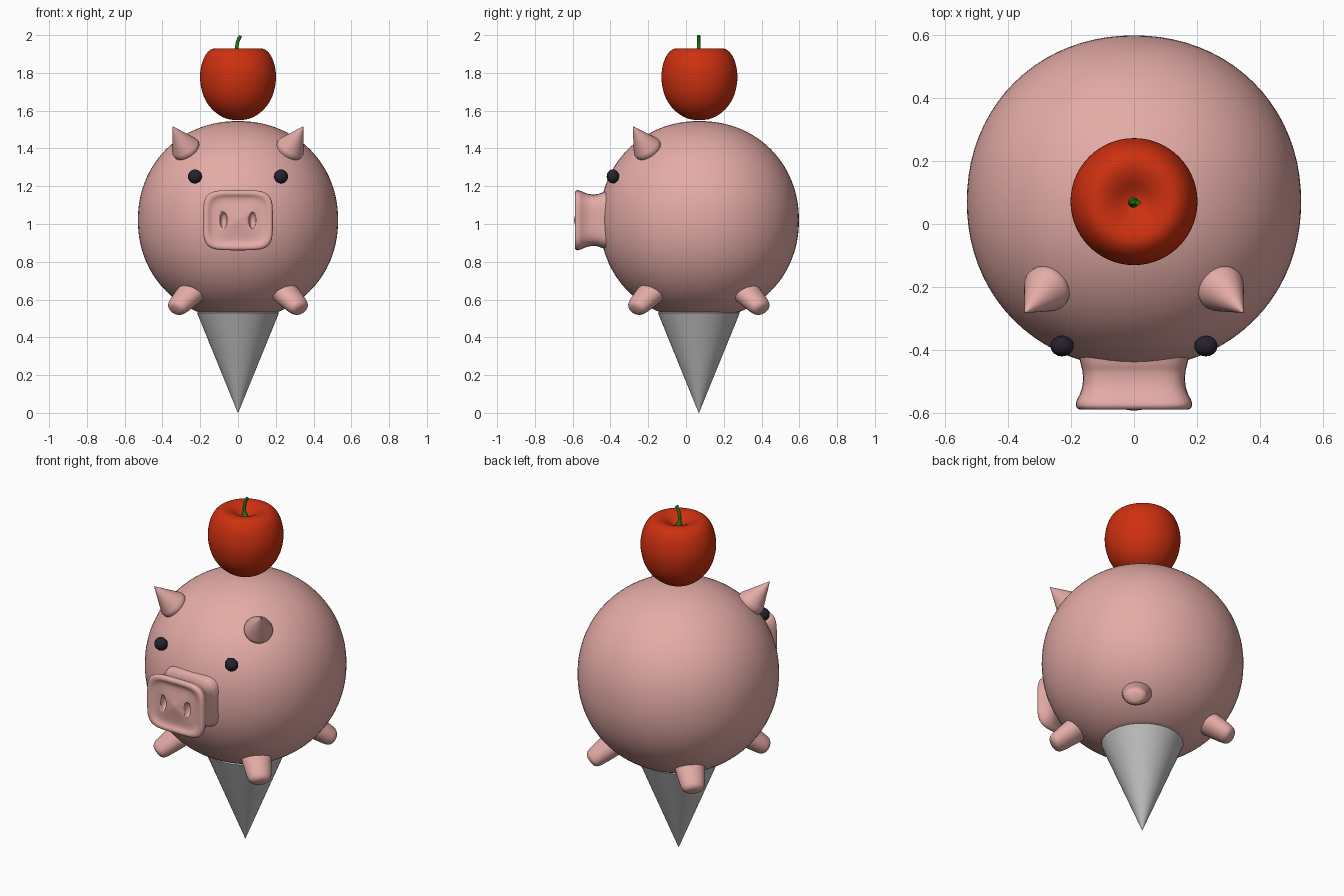
import bpy, bmesh, math
from mathutils import Vector, Matrix

if "Cube" in bpy.data.objects:
    bpy.data.objects.remove(bpy.data.objects["Cube"])

CY = 0.068  # shared vertical axis of body, cone and apple


def material(name, rgb):
    m = bpy.data.materials.new(name)
    m.diffuse_color = (*rgb, 1)
    m.use_nodes = True
    m.node_tree.nodes["Principled BSDF"].inputs["Base Color"].default_value = m.diffuse_color
    return m


PINK = material("pink", (0.78, 0.41, 0.385))
RED = material("apple red", (0.62, 0.03, 0.005))
GREEN = material("stem green", (0.02, 0.21, 0.007))
GREY = material("grey", (0.52, 0.52, 0.52))
DARK = material("eye dark", (0.02, 0.016, 0.028))


def finish(bm, name, mat, angle=50):
    bmesh.ops.remove_doubles(bm, verts=bm.verts, dist=1e-5)
    bmesh.ops.recalc_face_normals(bm, faces=bm.faces)
    me = bpy.data.meshes.new(name)
    bm.to_mesh(me)
    bm.free()
    ob = bpy.data.objects.new(name, me)
    bpy.context.collection.objects.link(ob)
    me.materials.append(mat)
    bpy.ops.object.select_all(action='DESELECT')
    ob.select_set(True)
    bpy.context.view_layer.objects.active = ob
    bpy.ops.object.shade_smooth_by_angle(angle=math.radians(angle))
    return ob


def loft(name, rings, mat, angle=50):
    """Skin a list of equal-length point rings and cap both ends."""
    bm = bmesh.new()
    rows = [[bm.verts.new(p) for p in ring] for ring in rings]
    n = len(rows[0])
    for a, b in zip(rows, rows[1:]):
        for i in range(n):
            j = (i + 1) % n
            bm.faces.new((a[i], a[j], b[j], b[i]))
    bm.faces.new(rows[0])
    bm.faces.new(rows[-1])
    return finish(bm, name, mat, angle)


def lathe(name, profile, mat, matrix, n=48, angle=50):
    """Turn (radius, height) points round local z, then place them."""
    rings = [[matrix @ Vector((r * math.cos(t), r * math.sin(t), z))
              for t in (2 * math.pi * i / n for i in range(n))] for r, z in profile]
    return loft(name, rings, mat, angle)


def smooth_profile(pts, steps=4):
    """Catmull-Rom curve through the points."""
    p = [Vector(q) for q in pts]
    p = [2 * p[0] - p[1]] + p + [2 * p[-1] - p[-2]]
    out = []
    for a, b, c, d in zip(p, p[1:], p[2:], p[3:]):
        for k in range(steps):
            t = k / steps
            out.append(0.5 * (2 * b + (c - a) * t + (2 * a - 5 * b + 4 * c - d) * t * t
                              + (3 * b - a - 3 * c + d) * t ** 3))
    return out + [p[-2]]


def along(origin, axis, thickness=1.0):
    """Matrix with local z on the axis, local x horizontal, local y flattened."""
    z = Vector(axis).normalized()
    x = Vector((0, 0, 1)).cross(z).normalized()
    y = z.cross(x) * thickness
    m = Matrix((x, y, z)).transposed().to_4x4()
    return Matrix.Translation(origin) @ m


def ball(name, centre, radii, mat, u=24, v=16, power=2.0, floor=None):
    bm = bmesh.new()
    bmesh.ops.create_uvsphere(bm, u_segments=u, v_segments=v, radius=1)
    for vert in bm.verts:
        k = sum(abs(c) ** power for c in vert.co) ** (-1 / power)
        vert.co = Vector(centre) + Vector([c * k * r for c, r in zip(vert.co, radii)])
        if floor is not None:
            vert.co.z = max(vert.co.z, floor)
    return finish(bm, name, mat)


# Round body with a flattened underside
ball("body", (0, CY + 0.003, 1.02), (0.53, 0.527, 0.525), PINK, 80, 56, 2.08, 0.53)

# Cone stand
lathe("cone_stand", [(0.001, 0), (0.217, 0.53), (0.19, 0.545)], GREY,
      Matrix.Translation((0, CY, 0)), 64, 40)

# Apple with a dimple
apple = [(0.001, 1.55), (0.05, 1.555), (0.1, 1.577), (0.15, 1.622), (0.185, 1.685),
         (0.201, 1.765), (0.195, 1.835), (0.175, 1.89), (0.147, 1.921), (0.115, 1.93),
         (0.075, 1.92), (0.035, 1.897), (0.001, 1.885)]
lathe("apple", smooth_profile(apple), RED, Matrix.Translation((0, CY + 0.003, 0)), 56, 80)

# Bent apple stem
stem = smooth_profile([(0, CY, 1.87), (-0.005, CY, 1.905), (-0.006, CY, 1.94),
                       (0.0, CY, 1.97), (0.013, CY, 1.997)], 4)
rings = []
for i, p in enumerate(stem):
    d = (stem[min(i + 1, len(stem) - 1)] - stem[max(i - 1, 0)]).normalized()
    r = 0.009 + 0.013 * max(0, 1 - i / 5)
    m = along(p, d) if abs(d.x) > 1e-4 else Matrix.Translation(p)
    side = Vector((0, 1, 0))
    other = d.cross(side)
    rings.append([p + r * (side * math.cos(t) + other * math.sin(t))
                  for t in (math.pi * k / 6 for k in range(12))])
loft("apple_stem", rings, GREEN)

# Snout: rounded-square sections (y, half width, half height)
sections = [(-0.36, 0.185, 0.165), (-0.44, 0.17, 0.148), (-0.47, 0.163, 0.138),
            (-0.51, 0.163, 0.138), (-0.54, 0.172, 0.147), (-0.56, 0.182, 0.156),
            (-0.576, 0.184, 0.159), (-0.587, 0.176, 0.151), (-0.588, 0.16, 0.137),
            (-0.58, 0.143, 0.122), (-0.577, 0.12, 0.1), (-0.584, 0.06, 0.05),
            (-0.592, 0.004, 0.004)]
rings = []
for y, hx, hz in smooth_profile(sections, 3):
    ring = []
    for i in range(64):
        t = 2 * math.pi * i / 64
        c, s = math.cos(t), math.sin(t)
        k = (abs(c) ** 4.5 + abs(s) ** 4.5) ** (-1 / 4.5)
        ring.append((hx * c * k, y, 1.02 + hz * s * k))
    rings.append(ring)
snout = loft("snout", rings, PINK)

# Nostril hollows
for s in (-1, 1):
    cutter = ball("nostril_cutter", (s * 0.077, -0.59, 1.02), (0.02, 0.04, 0.046), PINK)
    cutter.hide_render = True
    mod = snout.modifiers.new("nostril", 'BOOLEAN')
    mod.operation = 'DIFFERENCE'
    mod.solver = 'EXACT'
    mod.object = cutter
    bpy.context.view_layer.objects.active = snout
    bpy.ops.object.modifier_apply(modifier=mod.name)
    bpy.data.objects.remove(cutter)

for s, side in ((-1, "left"), (1, "right")):
    # Eyes
    ball("eye_" + side, (s * 0.228, -0.387, 1.252), (0.037, 0.033, 0.037), DARK, 16, 10)

    # Pointed ears
    tip = Vector((s * 0.346, -0.281, 1.516))
    axis = Vector((s * 0.068, -0.074, 0.113))
    lathe("ear_" + side, [(0.06, -0.05), (0.075, -0.015), (0.077, 0), (0.073, 0.012),
                          (0.001, axis.length)], PINK, along(tip - axis, axis), 40)

    # Short tapered legs
    leg = [(0.085, -0.03), (0.08, 0.03), (0.071, 0.10), (0.063, 0.145), (0.054, 0.165),
           (0.035, 0.177), (0.001, 0.181)]
    for f, end in ((-1, "front"), (1, "back")):
        lathe(f"{end}_leg_{side}", smooth_profile(leg, 3), PINK,
              along((s * 0.234, CY + f * 0.238, 0.652), (s * 0.57, f * 0.57, -0.6), 0.8), 36)
